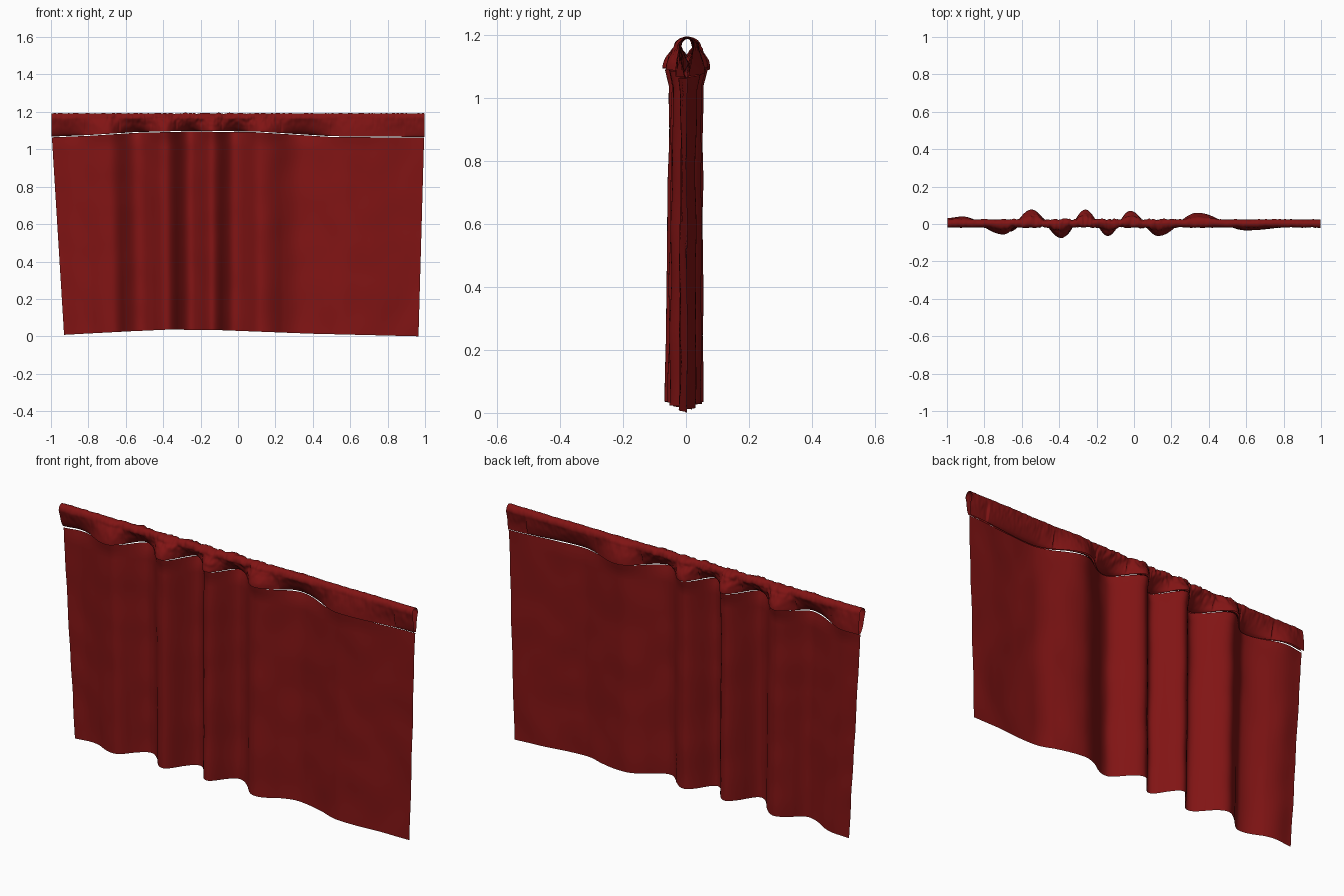
import bpy, math
from mathutils import noise, Vector

if "Cube" in bpy.data.objects:
    bpy.data.objects.remove(bpy.data.objects["Cube"])

RED = bpy.data.materials.new("red_cloth")
RED.diffuse_color = (0.22, 0.007, 0.007, 1)
RED.use_nodes = True
RED.node_tree.nodes["Principled BSDF"].inputs["Base Color"].default_value = RED.diffuse_color

# fold crests of the cloth (x, y), hem height and header seam height along x
FOLDS = [(-1, .028), (-.92, .036), (-.70, -.052), (-.55, .073), (-.39, -.071), (-.26, .073),
         (-.14, -.06), (-.02, .066), (.13, -.06), (.34, .056), (.60, -.03), (1, .006)]
HEM = [(-1, .008), (-.6, .027), (-.38, .036), (-.1, .033), (.4, .014), (1, 0)]
SEAM = [(-1, 1.068), (-.8, 1.076), (-.55, 1.092), (-.25, 1.099), (.1, 1.095), (.5, 1.07), (1, 1.066)]


def ease(t):
    return (1 - math.cos(math.pi * t)) / 2


def along(table, x, curve=lambda t: t):
    for (x0, a), (x1, b) in zip(table, table[1:]):
        if x <= x1:
            return a + (b - a) * curve(max(0, (x - x0) / (x1 - x0)))
    return table[-1][1]


def gathering(x):
    return math.exp(-((x + .22) / .42) ** 4)


def sheet(name, func, nu, nv):
    """Grid surface from func(u, v), u and v in 0..1."""
    verts = [func(i / nu, j / nv) for i in range(nu + 1) for j in range(nv + 1)]
    w = nv + 1
    faces = [(i * w + j, (i + 1) * w + j, (i + 1) * w + j + 1, i * w + j + 1)
             for i in range(nu) for j in range(nv)]
    me = bpy.data.meshes.new(name)
    me.from_pydata(verts, [], faces)
    me.materials.append(RED)
    me.polygons.foreach_set("use_smooth", [True] * len(me.polygons))
    ob = bpy.data.objects.new(name, me)
    bpy.context.collection.objects.link(ob)
    return ob


# hanging cloth below the seam, narrowing slightly to the hem
def cloth(u, v):
    x = -1 + 2 * u
    top, low = along(SEAM, x) - .004, along(HEM, x)
    z = low + (top - low) * v
    d = 1 - v
    wave = along(FOLDS, x, ease)
    y = wave * (.55 + .2 * gathering(x) + .2 * max(0, v - .95) / .05)
    y -= .015 * d * max(0, -wave) / .07
    y += .005 * noise.noise(Vector((x * 7, z * 6, 2)))
    px = x * .995 + (.065 if x < 0 else -.03) * x * x * d
    return px, y, z


# rod pocket: front panel up, over the rod, and back down
ROD_Y, ROD_Z, R = .003, 1.165, .022


def pocket(u, v):
    x = -1 + 2 * u
    wave, zb = along(FOLDS, x, ease), along(SEAM, x)
    gather = .35 + .65 * gathering(x)

    def reach(side):                         # loose cloth swells over the rod on the crest side
        return R + .4 * max(0, side * wave - .025)

    if .36 <= v <= .64:
        a = math.pi * (1 - (v - .36) / .28)
        c = math.cos(a)
        y = ROD_Y + reach(1 if c > 0 else -1) * c
        z, k = ROD_Z + 1.25 * R * math.sin(a), 1
    else:
        side = -1 if v < .5 else 1
        k = (v if v < .5 else 1 - v) / .36
        edge = wave + side * .004
        out = side * wave > 0
        t = k ** 1.8 if out else k ** .55    # outer panel bulges, inner one tucks in
        y = edge + (ROD_Y + side * reach(side) - edge) * t
        z = zb + (ROD_Z - zb) * k
        a = math.pi if side < 0 else 0
    # gathered wrinkles, strongest around the rod
    n = noise.noise(Vector((x * 34, v * 6, 0))) + .6 * noise.noise(Vector((x * 80, v * 8, 4)))
    n *= .010 * gather * k
    return x * .997, y + n * math.cos(a), z + .6 * n * math.sin(a)


sheet("curtain_cloth", cloth, 240, 40)
sheet("rod_pocket", pocket, 400, 50)
